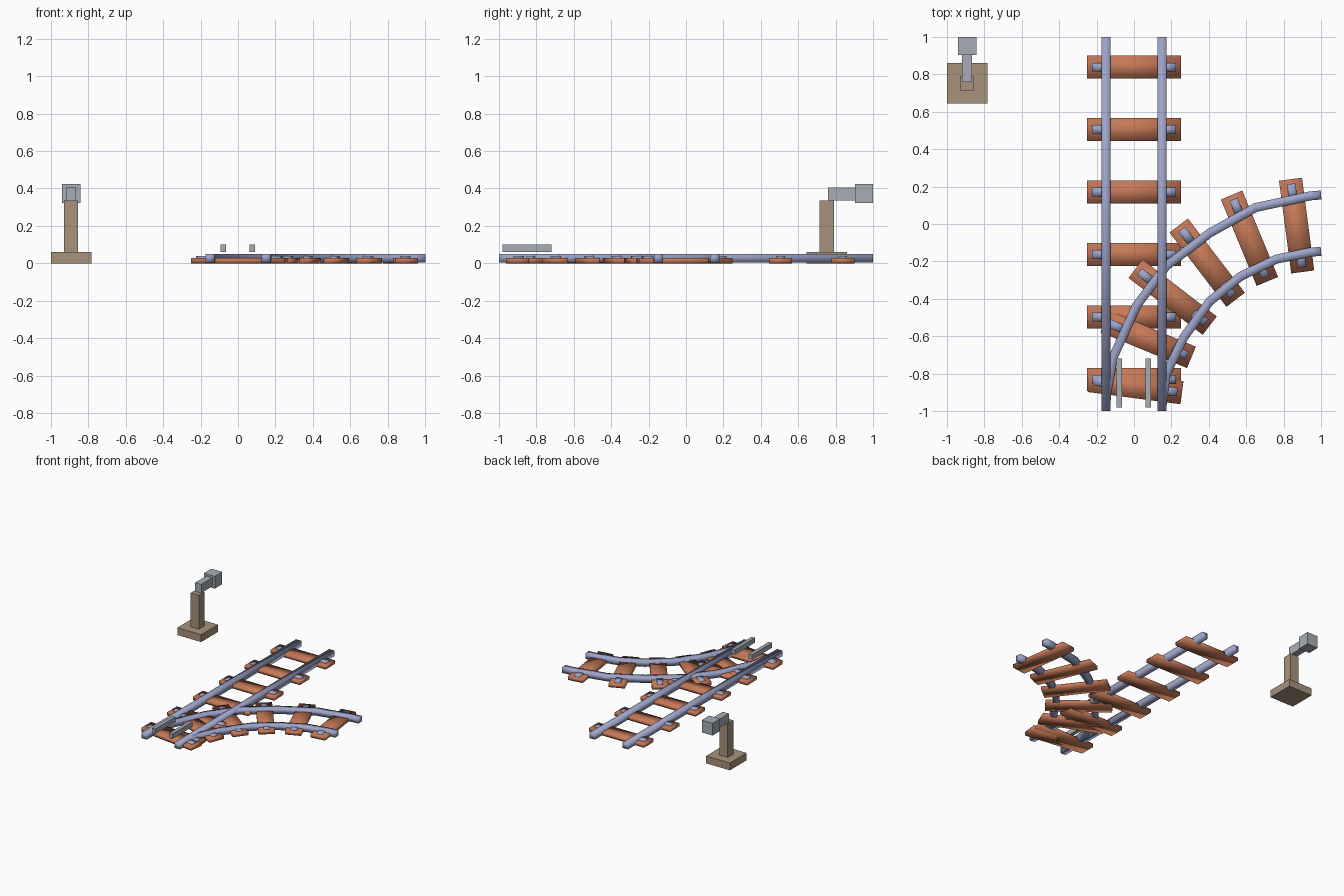
import bpy, bmesh, math
from mathutils import Vector, Matrix

if "Cube" in bpy.data.objects:
    bpy.data.objects.remove(bpy.data.objects["Cube"])


def material(name, rgb):
    m = bpy.data.materials.new(name)
    m.diffuse_color = (*rgb, 1)
    m.use_nodes = True
    m.node_tree.nodes["Principled BSDF"].inputs["Base Color"].default_value = m.diffuse_color
    return m


STEEL = material("blue_steel", (0.34, 0.37, 0.58))
WOOD = material("red_wood", (0.56, 0.19, 0.095))
GREY = material("grey_metal", (0.38, 0.42, 0.46))
BROWN = material("dull_brown", (0.39, 0.29, 0.20))


def finish(bm, name, mat, smooth=False):
    bmesh.ops.recalc_face_normals(bm, faces=bm.faces)
    for f in bm.faces:
        f.smooth = smooth
    me = bpy.data.meshes.new(name)
    bm.to_mesh(me)
    bm.free()
    me.materials.append(mat)
    ob = bpy.data.objects.new(name, me)
    bpy.context.collection.objects.link(ob)
    return ob


def box(name, mat, lo, hi, place=Matrix(), smooth=False):
    lo, hi = Vector(lo), Vector(hi)
    bm = bmesh.new()
    bmesh.ops.create_cube(bm, size=1, matrix=place @ Matrix.Translation((lo + hi) / 2)
                          @ Matrix.Diagonal((*(hi - lo), 1)))
    return finish(bm, name, mat, smooth)


def rail(name, points, z0, z1, half=0.024):
    # sweep a square section along a flat path with mitred bends
    pts = [Vector(p) for p in points]
    bm = bmesh.new()
    rings = []
    for i, p in enumerate(pts):
        a = (p - pts[i - 1]).normalized() if i else (pts[1] - p).normalized()
        b = (pts[i + 1] - p).normalized() if i < len(pts) - 1 else a
        t = (a + b).normalized()
        n = Vector((-t.y, t.x)) * half / t.dot(a)
        rings.append([bm.verts.new((*(p + n * s), z))
                      for s, z in ((-1, z0), (1, z0), (1, z1), (-1, z1))])
    for r, s in zip(rings, rings[1:]):
        for k in range(4):
            bm.faces.new((r[k], r[(k + 1) % 4], s[(k + 1) % 4], s[k]))
    bm.faces.new(rings[0])
    bm.faces.new(rings[-1])
    return finish(bm, name, STEEL, True)


def sleeper(name, place, top):
    # wooden tie with a fixing plate outside each rail
    box(name, WOOD, (-0.25, -0.062, 0), (0.25, 0.062, top), place, True)
    for side, s in (("left", -1), ("right", 1)):
        x = sorted((s * 0.14, s * 0.225))
        box(f"{name}_plate_{side}", STEEL, (x[0], -0.023, top - 0.01),
            (x[1], 0.023, top + 0.010), place, True)


# straight track
for side, x in (("left", -0.15), ("right", 0.15)):
    rail(f"straight_rail_{side}", [(x, -1), (x, 1)], 0.004, 0.05)
for i in range(6):
    sleeper(f"straight_tie_{i + 1}", Matrix.Translation((0, -0.831 + 0.334 * i, 0)), 0.028)

# curved track, turning about the point (1, -1)
rail("curved_rail_outer", [(-0.15, -1), (-0.147, -0.9), (-0.11, -0.71), (0.013, -0.437),
                           (0.172, -0.225), (0.405, -0.048), (0.65, 0.088),
                           (0.94, 0.15), (1, 0.155)], 0.0045, 0.0495)
rail("curved_rail_inner", [(0.15, -1), (0.152, -0.94), (0.172, -0.80), (0.267, -0.605),
                           (0.405, -0.413), (0.57, -0.28), (0.76, -0.188),
                           (0.94, -0.151), (1, -0.146)], 0.0045, 0.0495)
for i in range(6):
    turn = Matrix.Rotation(-math.radians(7.5 + 15 * i), 4, 'Z')
    sleeper(f"curved_tie_{i + 1}",
            Matrix.Translation((1, -1, 0)) @ turn @ Matrix.Translation((-1, 0, 0)), 0.0285)

# switch blades floating above the junction
for side, x in (("left", -0.079), ("right", 0.076)):
    box(f"switch_blade_{side}", GREY, (x - 0.015, -0.98, 0.06), (x + 0.015, -0.72, 0.10))

# switch lever stand
box("lever_base", BROWN, (-1, 0.643, 0), (-0.784, 0.86, 0.06))
box("lever_post", BROWN, (-0.93, 0.715, 0.06), (-0.855, 0.79, 0.336))
box("lever_arm", GREY, (-0.92, 0.76, 0.336), (-0.865, 0.905, 0.406))
box("lever_weight", GREY, (-0.941, 0.903, 0.323), (-0.843, 1, 0.423))
